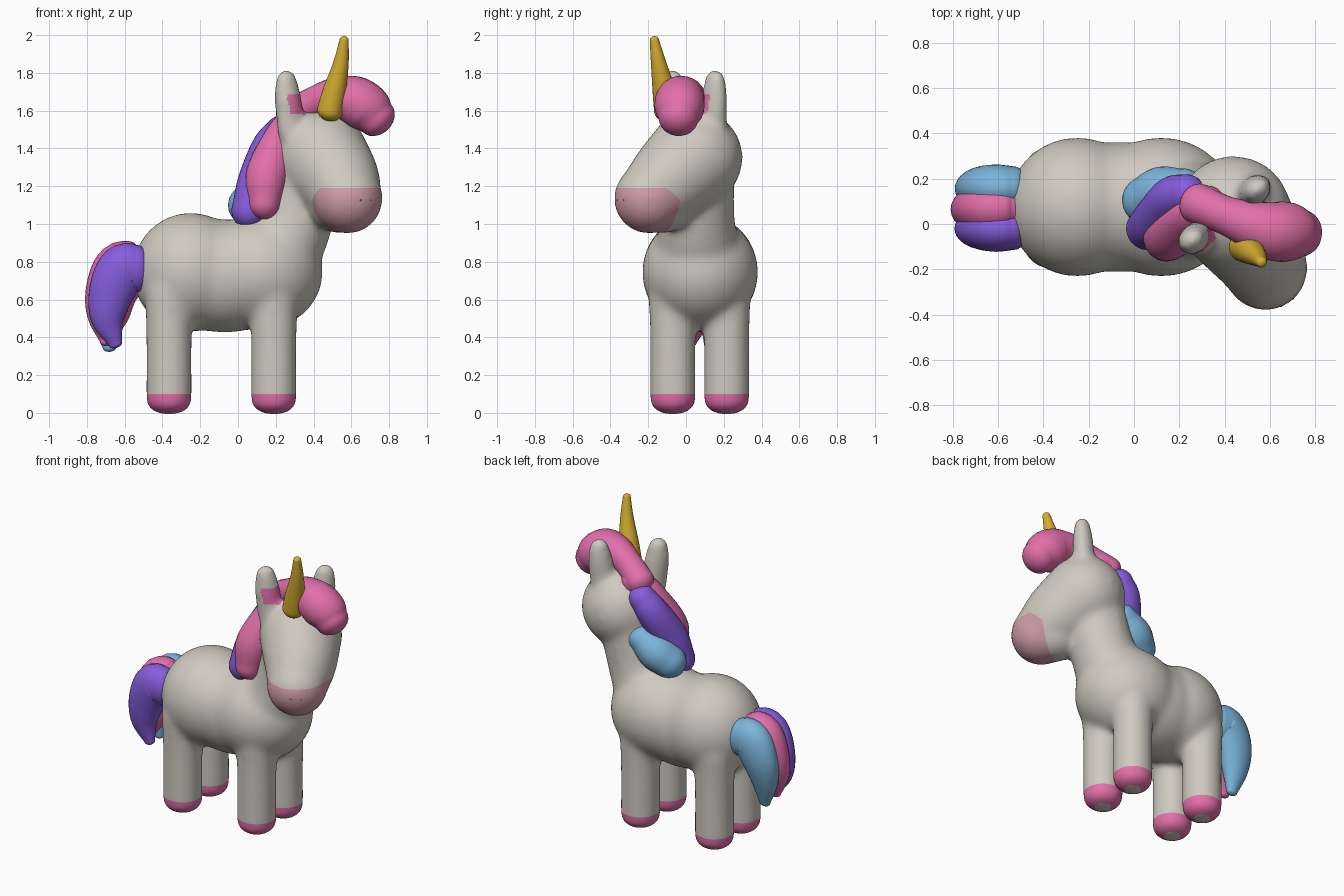
import bpy, bmesh, math
from mathutils import Vector

if "Cube" in bpy.data.objects:
    bpy.data.objects.remove(bpy.data.objects["Cube"])


def material(name, rgb):
    m = bpy.data.materials.new(name)
    m.use_nodes = True
    m.diffuse_color = (*rgb, 1)
    bsdf = m.node_tree.nodes["Principled BSDF"]
    bsdf.inputs["Base Color"].default_value = (*rgb, 1)
    bsdf.inputs["Roughness"].default_value = 0.6
    return m


CREAM = material("warm_grey", (0.62, 0.59, 0.53))
PINK = material("hair_pink", (0.76, 0.16, 0.40))
MUZZLE = material("muzzle_pink", (0.64, 0.34, 0.40))
PURPLE = material("purple", (0.24, 0.11, 0.72))
BLUE = material("sky_blue", (0.20, 0.46, 0.71))
GOLD = material("gold", (0.66, 0.42, 0.03))

FACING = Vector((0.53, -0.85, 0)).normalized()     # where the turned head looks
ACROSS = Vector((0.76, 0.65, 0))                   # from ear to ear
UP = Vector((0, 0, 1))


def spline(points, steps=6):
    """Smoothly resample (x, y, z, radius) points."""
    p = [Vector(q) for q in points]
    p = [2 * p[0] - p[1]] + p + [2 * p[-1] - p[-2]]
    out = []
    for a, b, c, d in zip(p, p[1:], p[2:], p[3:]):
        for i in range(steps):
            t = i / steps
            out.append(0.5 * (2 * b + (c - a) * t + (2 * a - 5 * b + 4 * c - d) * t * t
                              + (3 * b - a - 3 * c + d) * t ** 3))
    return out + [p[-2]]


def tube(bm, points, wide=(0, 1, 0), ratio=1.0, cap=1.0, sides=28):
    """Round-ended tube; ratio scales its radius along the wide axis."""
    path = spline(points)
    pos = [q.xyz for q in path]
    tan = [(pos[min(i + 1, len(pos) - 1)] - pos[max(i - 1, 0)]).normalized()
           for i in range(len(pos))]
    rings = [(pos[i], tan[i], path[i].w) for i in range(len(pos))]
    angles = [math.radians(a) for a in (15, 30, 45, 60, 75, 86)]
    for end, sign in ((0, -1), (-1, 1)):
        r = path[end].w
        extra = [(pos[end] + tan[end] * sign * cap * r * math.sin(a), tan[end], r * math.cos(a))
                 for a in angles]
        rings = extra[::-1] + rings if sign < 0 else rings + extra
    loops = []
    for c, t, r in rings:
        s = Vector(wide)
        s = (s - t * s.dot(t)).normalized()
        n = t.cross(s)
        loops.append([bm.verts.new(c + r * (s * ratio * math.cos(a) + n * math.sin(a)))
                      for a in (math.tau * k / sides for k in range(sides))])
    faces = [bm.faces.new(loops[0][::-1]), bm.faces.new(loops[-1])]
    for lo, hi in zip(loops, loops[1:]):
        for k in range(sides):
            j = (k + 1) % sides
            faces.append(bm.faces.new((lo[k], lo[j], hi[j], hi[k])))
    bmesh.ops.recalc_face_normals(bm, faces=faces)


def ball(bm, center, radii):
    made = bmesh.ops.create_uvsphere(bm, u_segments=32, v_segments=20, radius=1)["verts"]
    bmesh.ops.scale(bm, vec=radii, verts=made)
    bmesh.ops.translate(bm, vec=center, verts=made)


def finish(bm, name, mat):
    me = bpy.data.meshes.new(name)
    bm.to_mesh(me)
    bm.free()
    ob = bpy.data.objects.new(name, me)
    bpy.context.collection.objects.link(ob)
    me.materials.append(mat)
    me.shade_smooth()
    return ob


def strand(name, mat, points, **kw):
    bm = bmesh.new()
    tube(bm, points, **kw)
    return finish(bm, name, mat)


# Torso
bm = bmesh.new()
ball(bm, (-0.25, 0.075, 0.745), (0.31, 0.308, 0.315))
ball(bm, (-0.07, 0.075, 0.725), (0.40, 0.288, 0.30))
ball(bm, (0.12, 0.075, 0.745), (0.33, 0.308, 0.305))

# Legs
LEGS = [(x, y) for x in (-0.365, 0.19) for y in (-0.07, 0.215)]
for x, y in LEGS:
    tube(bm, [(x, y, 0.65, 0.13), (x, y, 0.4, 0.122), (x, y, 0.06, 0.122)], cap=0.58)

# Neck, head and jaw
tube(bm, [(0.15, 0.07, 0.80, 0.28), (0.285, 0.06, 0.97, 0.205), (0.37, 0.06, 1.25, 0.195)])
tube(bm, [(0.44, 0.045, 1.35, 0.257), (0.53, -0.09, 1.23, 0.225), (0.58, -0.195, 1.135, 0.188)])
ball(bm, (0.535, -0.12, 1.125), (0.17, 0.17, 0.175))

# Ears
EARS = [(0.265, -0.065, 1), (0.535, 0.15, -1)]
for x, y, side in EARS:
    tube(bm, [(x + 0.02 * side, y + 0.01 * side, 1.48, 0.066), (x, y, 1.66, 0.064),
              (x - 0.01 * side, y - 0.005 * side, 1.77, 0.05)], wide=ACROSS, ratio=1.25)

# Fuse into one soft skin
body = finish(bm, "body", CREAM)
remesh = body.modifiers.new("fuse", "REMESH")
remesh.mode = "VOXEL"
remesh.voxel_size = 0.015
soften = body.modifiers.new("soften", "SMOOTH")
soften.factor = 0.5
soften.iterations = 32
graph = bpy.context.evaluated_depsgraph_get()
skin = bpy.data.meshes.new_from_object(body.evaluated_get(graph))
body.modifiers.clear()
body.data = skin
skin.materials.clear()
for m in (CREAM, PINK, MUZZLE):
    skin.materials.append(m)

# Colour hooves, muzzle (top, back and bevelled corner planes) and inner ears
HOOF_TOP = 0.1
MUZZLE_PLANES = [(UP * 1.19, -UP), (FACING * 0.40, FACING),
                 (FACING * 0.40 + UP * 1.12, FACING * 0.64 - UP * 0.77)]
bm = bmesh.new()
bm.from_mesh(skin)
for co, no in [(UP * HOOF_TOP, UP)] + MUZZLE_PLANES:
    geom = bm.verts[:] + bm.edges[:] + bm.faces[:]
    bmesh.ops.bisect_plane(bm, geom=geom, plane_co=co, plane_no=no)
bm.normal_update()
for f in bm.faces:
    c = f.calc_center_median()
    f.material_index = 0
    if c.z < HOOF_TOP:
        sole = any(math.hypot(c.x - x, c.y - y) < 0.05 for x, y in LEGS)
        f.material_index = 0 if sole else 1
    elif c.z > 0.9 and all((c - co).dot(no) > 0 for co, no in MUZZLE_PLANES):
        f.material_index = 2
    elif 1.58 < c.z < 1.69:
        for x, y, side in EARS:
            inner = (FACING + ACROSS * 0.7 * side).normalized()
            if math.hypot(c.x - x, c.y - y) < 0.10 and f.normal.dot(inner) > 0.55:
                f.material_index = 1
bm.to_mesh(skin)
bm.free()
skin.shade_smooth()

# Nostrils
bpy.context.view_layer.update()
for name, off in (("right_nostril", -0.05), ("left_nostril", 0.05)):
    target = Vector((0.58, -0.195, 1.12)) + FACING * 0.3 + ACROSS * off
    hit = body.closest_point_on_mesh(target)[1]
    bm = bmesh.new()
    ball(bm, hit, (0.004, 0.004, 0.004))
    finish(bm, name, PINK)

# Horn
strand("horn", GOLD, [(0.487, -0.10, 1.60, 0.069), (0.510, -0.115, 1.70, 0.062),
                      (0.545, -0.145, 1.85, 0.041), (0.562, -0.168, 1.975, 0.024)], cap=0.8)

# Forelock and mane
strand("forelock", PINK, [(0.28, 0.09, 1.57, 0.09), (0.40, 0.04, 1.64, 0.085),
                          (0.51, 0.0, 1.67, 0.105), (0.61, -0.03, 1.655, 0.13),
                          (0.685, -0.035, 1.61, 0.13), (0.735, -0.04, 1.56, 0.105)], cap=0.8)
strand("mane_pink", PINK, [(0.32, 0.08, 1.56, 0.09), (0.23, 0.03, 1.46, 0.09),
                           (0.155, -0.045, 1.26, 0.113), (0.14, -0.08, 1.11, 0.085)])
strand("mane_purple", PURPLE, [(0.23, 0.135, 1.49, 0.085), (0.17, 0.11, 1.40, 0.10),
                               (0.11, 0.02, 1.22, 0.112), (0.06, -0.02, 1.07, 0.095)])
strand("mane_blue", BLUE, [(0.22, 0.16, 1.23, 0.085), (0.13, 0.14, 1.16, 0.115),
                           (0.055, 0.105, 1.10, 0.108)])

# Tail: three overlapping strands with separate tips
for name, mat, y, tip, grow in (("tail_purple", PURPLE, -0.02, (-0.648, -0.02, 0.365), 0.0),
                                ("tail_pink", PINK, 0.07, (-0.695, 0.03, 0.375), 0.018),
                                ("tail_blue", BLUE, 0.16, (-0.68, 0.125, 0.345), 0.0)):
    strand(name, mat, [(-0.535, y, 0.765, 0.125), (-0.61, y, 0.755, 0.135 + grow),
                       (-0.67, y, 0.64, 0.12 + grow),
                       (-0.69, (y + tip[1]) / 2, 0.50, 0.09 + grow),
                       (*tip, 0.036)], ratio=0.76, cap=0.6)
